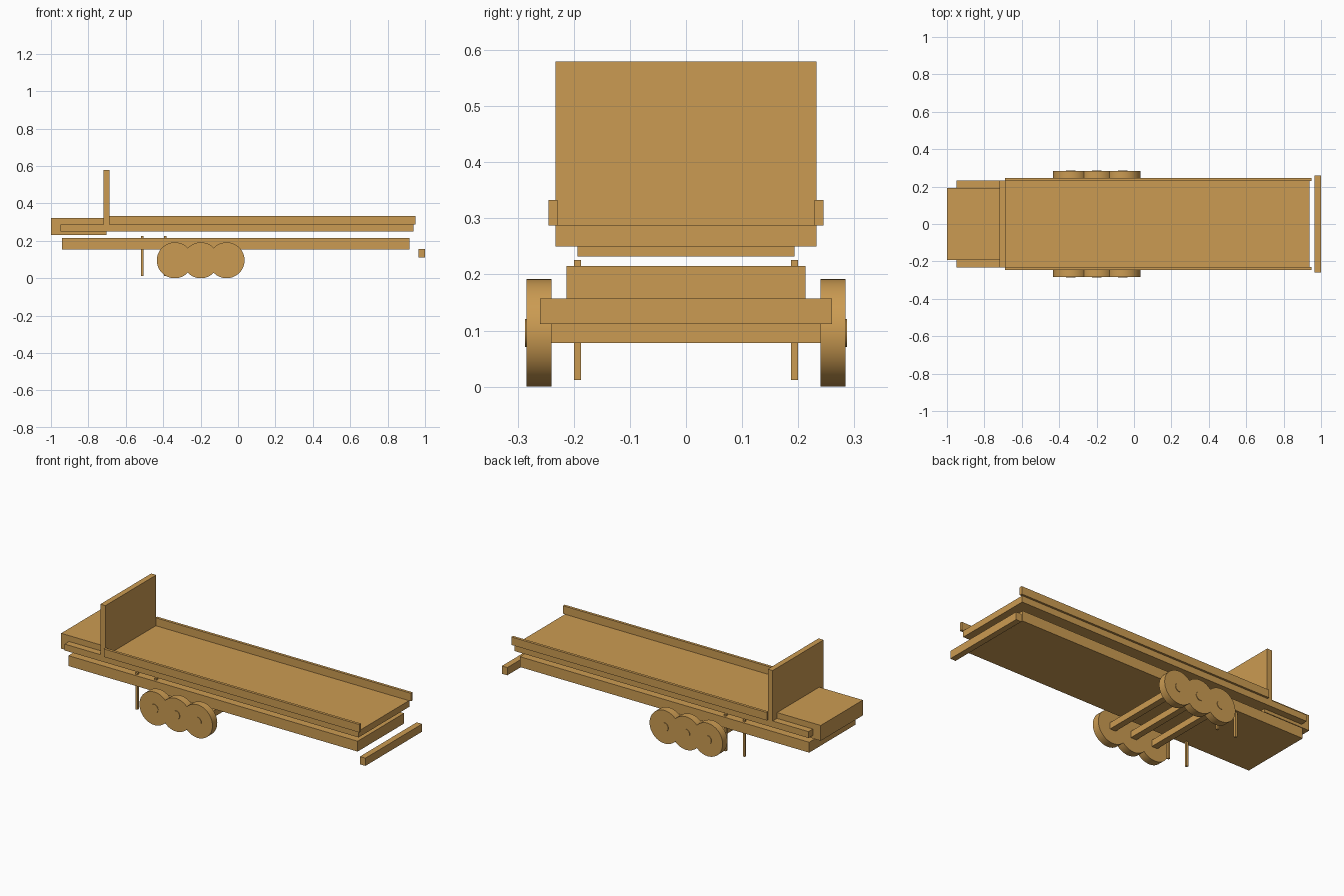
import bpy, bmesh, math
from mathutils import Matrix

cube = bpy.data.objects.get("Cube")
if cube:
    bpy.data.objects.remove(cube, do_unlink=True)

# Single tan finish
tan = bpy.data.materials.new("tan")
tan.use_nodes = True
colour = (0.60, 0.33, 0.085, 1.0)
tan.diffuse_color = colour
tan.node_tree.nodes["Principled BSDF"].inputs["Base Color"].default_value = colour


def add_object(name, bm):
    mesh = bpy.data.meshes.new(name)
    bm.to_mesh(mesh)
    bm.free()
    mesh.materials.append(tan)
    obj = bpy.data.objects.new(name, mesh)
    bpy.context.collection.objects.link(obj)
    return obj


def box(name, x, y, z):
    """Box from (min, max) pairs on each axis."""
    bm = bmesh.new()
    size = [b - a for a, b in (x, y, z)]
    mid = [(a + b) / 2 for a, b in (x, y, z)]
    bmesh.ops.create_cube(bm, size=1, matrix=Matrix.Translation(mid) @ Matrix.Diagonal((*size, 1)))
    return add_object(name, bm)


def disc(name, x, z, y, radius):
    """Cylinder along y between the two y values."""
    bm = bmesh.new()
    place = Matrix.Translation((x, sum(y) / 2, z)) @ Matrix.Rotation(math.pi / 2, 4, "X")
    bmesh.ops.create_cone(bm, cap_ends=True, segments=48, radius1=radius, radius2=radius,
                          depth=abs(y[1] - y[0]), matrix=place)
    for face in bm.faces:
        face.smooth = len(face.verts) == 4
    for edge in bm.edges:
        edge.smooth = all(len(f.verts) == 4 for f in edge.link_faces)
    return add_object(name, bm)


def span(side, a, b):
    return tuple(sorted((side * a, side * b)))


# Frame, load bed and end pieces
box("chassis", (-0.94, 0.917), (-0.213, 0.213), (0.155, 0.215))
box("deck", (-0.95, 0.937), (-0.233, 0.233), (0.25, 0.287))
box("nose_box", (-1.0, -0.703), (-0.193, 0.193), (0.232, 0.321))
box("headboard", (-0.72, -0.688), (-0.233, 0.233), (0.287, 0.58))
box("rear_bumper", (0.965, 1.0), (-0.26, 0.26), (0.112, 0.157))

# Side rails and two pairs of support legs
for label, side in (("left", 1), ("right", -1)):
    box(label + "_rail", (-0.69, 0.95), span(side, 0.229, 0.245), (0.287, 0.333))
    for place, x in (("front", -0.511), ("rear", -0.39)):
        box(f"{label}_{place}_leg", (x - 0.0065, x + 0.0065), span(side, 0.187, 0.2), (0.012, 0.226))

# Three axles with wheels and hubs
for number, x in enumerate((-0.338, -0.199, -0.061), 1):
    box(f"axle_{number}", (x - 0.0185, x + 0.0185), (-0.242, 0.242), (0.078, 0.115))
    for label, side in (("left", 1), ("right", -1)):
        disc(f"{label}_wheel_{number}", x, 0.096, span(side, 0.24, 0.284), 0.096)
        disc(f"{label}_hub_{number}", x, 0.096, span(side, 0.26, 0.287), 0.025)
